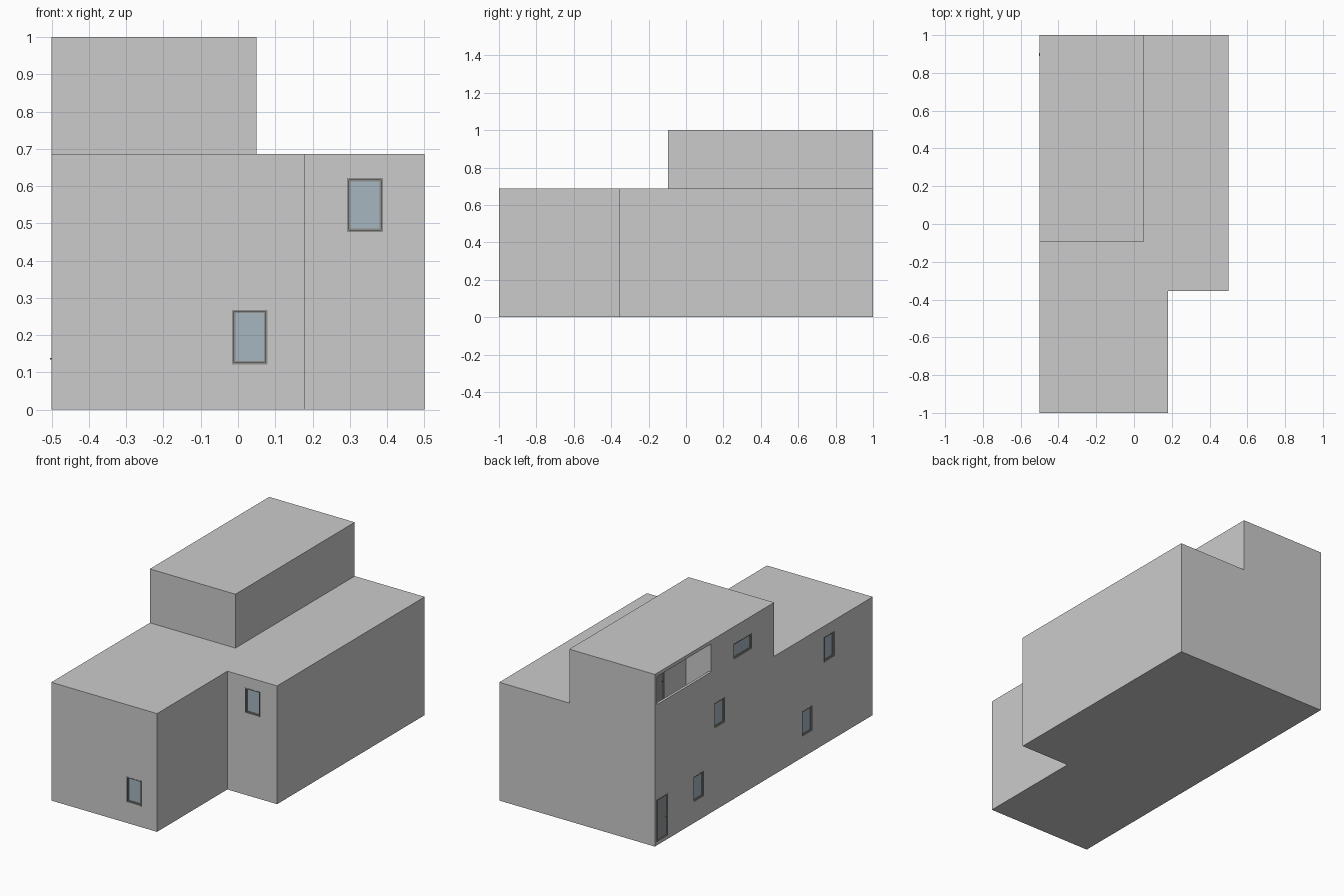
import bpy, bmesh
from mathutils import Vector

if "Cube" in bpy.data.objects:
    bpy.data.objects.remove(bpy.data.objects["Cube"])

T = 0.015  # wall thickness
LOWER = [(-.5, -1), (.18, -1), (.18, -.355), (.5, -.355), (.5, 1), (-.5, 1)]
UPPER = [(-.5, -.095), (.05, -.095), (.05, 1), (-.5, 1)]


def material(name, rgb):
    m = bpy.data.materials.new(name)
    m.diffuse_color = (*rgb, 1)
    m.use_nodes = True
    m.node_tree.nodes["Principled BSDF"].inputs["Base Color"].default_value = m.diffuse_color
    return m


FRAME = material("frame_grey", (.28, .28, .27))
GLASS = material("window_glass", (.38, .47, .53))
DOOR = material("door_grey", (.3, .32, .33))


def finish(name, bm, mat=None):
    bmesh.ops.recalc_face_normals(bm, faces=bm.faces)
    me = bpy.data.meshes.new(name)
    bm.to_mesh(me)
    bm.free()
    ob = bpy.data.objects.new(name, me)
    bpy.context.collection.objects.link(ob)
    if mat:
        me.materials.append(mat)
    return ob


def boxes(name, spans, mat=None):
    """One object from several (x0, x1, y0, y1, z0, z1) boxes."""
    bm = bmesh.new()
    for s in spans:
        lo, hi = Vector(s[0::2]), Vector(s[1::2])
        for v in bmesh.ops.create_cube(bm, size=1)["verts"]:
            v.co = Vector((lo[i] + hi[i]) / 2 + v.co[i] * (hi[i] - lo[i]) for i in range(3))
    return finish(name, bm, mat)


def slab(name, outline, z0, z1):
    bm = bmesh.new()
    face = bm.faces.new([bm.verts.new((x, y, z0)) for x, y in outline])
    ext = bmesh.ops.extrude_face_region(bm, geom=[face], use_keep_orig=True)["geom"]
    for v in ext:
        if isinstance(v, bmesh.types.BMVert):
            v.co.z = z1
    return finish(name, bm)


def walls(name, outline, z0, z1):
    """Hollow storey: outline ring with an inward offset of T."""
    n = len(outline)
    inner = []
    for i in range(n):
        p, a, b = (Vector(outline[k % n]) for k in (i, i - 1, i + 1))
        d1, d2 = (p - a).normalized(), (b - p).normalized()
        inner.append(p + T * (Vector((-d1.y, d1.x)) + Vector((-d2.y, d2.x))))
    bm = bmesh.new()
    rings = [[bm.verts.new((p[0], p[1], z)) for p in pts]
             for pts, z in ((outline, z0), (outline, z1), (inner, z1), (inner, z0))]
    for r in range(4):
        a, b = rings[r], rings[(r + 1) % 4]
        for i in range(n):
            j = (i + 1) % n
            bm.faces.new((a[i], a[j], b[j], b[i]))
    return finish(name, bm)


holes = []


def span(axis, plane, u0, u1, d0, d1, z0, z1):
    """Box on a wall: u runs along the wall, d goes inward from its face."""
    if axis == "front":
        return (u0, u1, plane + d0, plane + d1, z0, z1)
    return (plane + d0, plane + d1, u0, u1, z0, z1)


def frame(name, axis, plane, u0, u1, z0, z1, w, d0, d1):
    bars = [(u0, u0 + w, z0, z1), (u1 - w, u1, z0, z1),
            (u0 + w, u1 - w, z0, z0 + w), (u0 + w, u1 - w, z1 - w, z1)]
    boxes(name, [span(axis, plane, a, b, d0, d1, c, d) for a, b, c, d in bars], FRAME)


def window(name, axis, plane, u0, u1, z0, z1):
    holes.append(span(axis, plane, u0, u1, -.02, .03, z0, z1))
    frame(name + "_frame", axis, plane, u0, u1, z0, z1, .005, -.001, .015)
    w = .005
    frame(name + "_sash", axis, plane, u0 + w, u1 - w, z0 + w, z1 - w, .004, .006, .013)
    boxes(name + "_glass", [span(axis, plane, u0 + .009, u1 - .009, .009, .011,
                                 z0 + .009, z1 - .009)], GLASS)


def door(name, axis, plane, u0, u1, z0, z1):
    holes.append(span(axis, plane, u0, u1, -.02, .03, z0, z1))
    frame(name + "_frame", axis, plane, u0, u1, z0, z1, .006, -.001, .015)
    boxes(name + "_leaf", [span(axis, plane, u0 + .006, u1 - .006, .005, .012,
                                z0 + .006, z1 - .006)], DOOR)
    zh = z0 + .115
    boxes(name + "_handle", [span(axis, plane, u0 + .010, u0 + .013, -.002, .005, zh, zh + .004),
                             span(axis, plane, u0 + .010, u0 + .024, -.004, -.001, zh, zh + .004)],
          FRAME)


# Floor and roof slabs
slab("ground_slab", LOWER, 0, .02)
slab("middle_slab", LOWER, .36, .38)
slab("lower_roof", LOWER, .67, .687)
slab("upper_roof", UPPER, .98, 1)

# Storey walls
shells = [walls("ground_walls", LOWER, .02, .36),
          walls("middle_walls", LOWER, .38, .67),
          walls("top_walls", UPPER, .687, .98)]

# Recessed terrace in the top storey: opening, back wall and side wall
holes.append((-.52, -.47, .485, .98, .817, .99))
shells.append(boxes("terrace_back_wall", [(-.34, -.34 + T, .485, 1 - T, .687, .98)]))
boxes("terrace_side_wall", [(-.5 + T, -.34 + T, .485 - T, .485, .687, .98)])

# Windows and doors
window("front_lower_window", "front", -1, -.016, .079, .122, .268)
window("front_upper_window", "front", -.355, .293, .389, .477, .622)
for name, y, z in (("a", .55, .122), ("b", -.445, .122), ("c", .357, .477), ("d", -.65, .477)):
    window("left_window_" + name, "left", -.5, y, y + .096, z, z + .146)
window("left_top_window", "left", -.5, .108, .28, .81, .9)
door("entrance_door", "left", -.5, .88, .984, .02, .265)
door("terrace_door", "left", -.34, .685, .79, .687, .945)

# Cut the openings
cutter = boxes("opening_cutter", holes)
cutter.hide_render = True
for ob in shells:
    mod = ob.modifiers.new("openings", "BOOLEAN")
    mod.object = cutter
    mod.solver = "EXACT"
    bpy.context.view_layer.objects.active = ob
    bpy.ops.object.modifier_apply(modifier=mod.name)
bpy.data.objects.remove(cutter)
